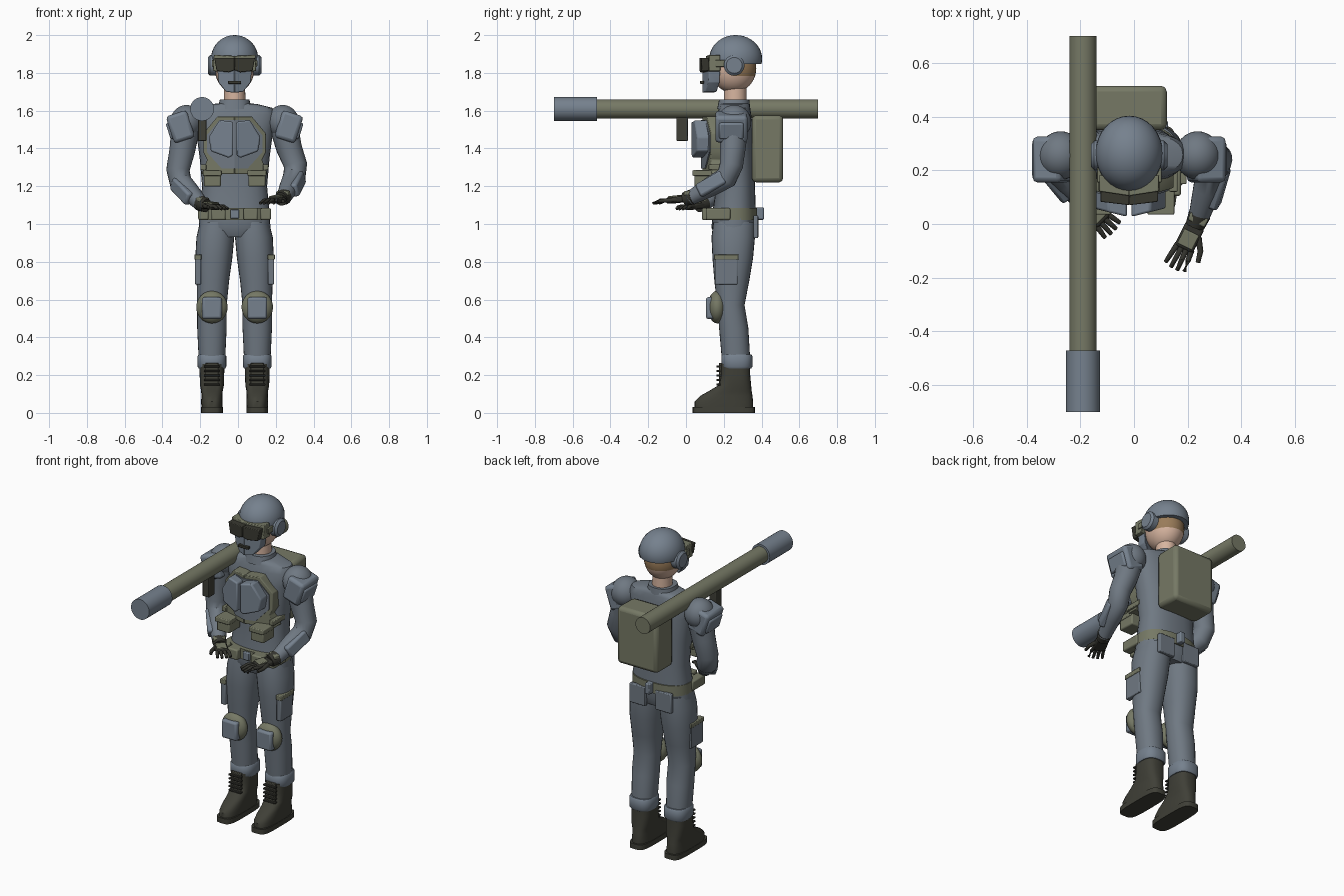
import bpy, bmesh, math
from mathutils import Vector, Matrix

if "Cube" in bpy.data.objects:
    bpy.data.objects.remove(bpy.data.objects["Cube"])

CENTRE_X = -0.018          # body midline
SIDES = (("left", 1), ("right", -1))


def material(name, r, g, b):
    m = bpy.data.materials.new(name)
    m.use_nodes = True
    m.diffuse_color = (r, g, b, 1)
    m.node_tree.nodes["Principled BSDF"].inputs["Base Color"].default_value = (r, g, b, 1)
    return m


CLOTH = material("grey cloth", .16, .19, .225)
ARMOUR = material("blue grey armour", .18, .22, .27)
OLIVE = material("olive canvas", .18, .19, .13)
BOOT = material("dark leather", .05, .05, .038)
GLOVE = material("dark glove", .035, .035, .028)
LENS = material("dark lens", .04, .04, .03)
SKIN = material("skin", .68, .46, .35)
HAIR = material("brown hair", .32, .2, .1)


def finish(name, bm, mat, bevel=0, smooth=True):
    """Turn a bmesh into a shaded object, with optional rounded edges."""
    bmesh.ops.recalc_face_normals(bm, faces=bm.faces)
    mesh = bpy.data.meshes.new(name)
    bm.to_mesh(mesh)
    bm.free()
    mesh.materials.append(mat)
    obj = bpy.data.objects.new(name, mesh)
    obj.location.x = CENTRE_X
    bpy.context.collection.objects.link(obj)
    if bevel:
        mod = obj.modifiers.new("rounded edges", "BEVEL")
        mod.width, mod.segments = bevel, 2
    if smooth:
        bpy.ops.object.select_all(action="DESELECT")
        obj.select_set(True)
        bpy.context.view_layer.objects.active = obj
        bpy.ops.object.shade_smooth_by_angle(angle=math.radians(40))
    return obj


def box(name, mat, centre, size, bevel=.008, rot=None):
    bm = bmesh.new()
    turn = rot.to_4x4() if rot else Matrix()
    bmesh.ops.create_cube(bm, size=1, matrix=Matrix.Translation(centre) @ turn @ Matrix.Diagonal((*size, 1)))
    return finish(name, bm, mat, bevel)


def ball(name, mat, centre, radii, cut=None):
    bm = bmesh.new()
    bmesh.ops.create_uvsphere(bm, u_segments=32, v_segments=20, radius=1,
                              matrix=Matrix.Translation(centre) @ Matrix.Diagonal((*radii, 1)))
    if cut:
        geom = bm.verts[:] + bm.edges[:] + bm.faces[:]
        bmesh.ops.bisect_plane(bm, geom=geom, plane_co=(0, 0, cut), plane_no=(0, 0, 1), clear_inner=True)
        bmesh.ops.holes_fill(bm, edges=bm.edges)
    return finish(name, bm, mat)


def skin_rings(name, mat, rings):
    bm = bmesh.new()
    loops = [[bm.verts.new(p) for p in ring] for ring in rings]
    n = len(loops[0])
    for a, b in zip(loops, loops[1:]):
        for i in range(n):
            bm.faces.new((a[i], a[(i + 1) % n], b[(i + 1) % n], b[i]))
    bm.faces.new(loops[0])
    bm.faces.new(loops[-1])
    return finish(name, bm, mat)


def stack(name, mat, rows, x=0, power=2.4, n=28):
    """Upright loft; rows are height, half width, front y, back y, sideways shift."""
    rings = []
    for z, half, front, back, *shift in rows:
        ring = []
        for i in range(n):
            c, s = math.cos(math.tau * i / n), math.sin(math.tau * i / n)
            px = math.copysign(abs(c) ** (2 / power), c) * half
            py = math.copysign(abs(s) ** (2 / power), s) * (back - front) / 2
            ring.append((x + px + (shift[0] if shift else 0), (front + back) / 2 + py, z))
        rings.append(ring)
    return skin_rings(name, mat, rings)


def limb(name, mat, points, radii, n=20):
    """Round tube through points with a radius at each."""
    pts = [Vector(p) for p in points]
    rings = []
    for i, p in enumerate(pts):
        tangent = pts[min(i + 1, len(pts) - 1)] - pts[max(i - 1, 0)]
        side = tangent.cross(Vector((.3, 1, .35))).normalized()
        up = side.cross(tangent).normalized()
        rings.append([p + (side * math.cos(math.tau * k / n) + up * math.sin(math.tau * k / n)) * radii[i]
                      for k in range(n)])
    return skin_rings(name, mat, rings)


def swept_plates(name, mat, outline, front, slope, depth, bevel=.004):
    """Mirrored pair of flat plates swept back from the midline."""
    for label, s in SIDES:
        bm = bmesh.new()
        a = [bm.verts.new((s * x, front + slope * x, z)) for x, z in outline]
        b = [bm.verts.new((s * x, front + slope * x + depth, z)) for x, z in outline]
        bm.faces.new(a)
        bm.faces.new(b)
        for i in range(len(a)):
            j = (i + 1) % len(a)
            bm.faces.new((a[i], a[j], b[j], b[i]))
        finish(label + "_" + name, bm, mat, bevel)


# Torso, collar and neck
stack("torso", CLOTH, [(.93, .13, .16, .35), (.98, .19, .135, .37), (1.06, .185, .14, .37), (1.2, .172, .16, .365),
                       (1.35, .185, .15, .365), (1.5, .205, .15, .355), (1.58, .22, .165, .345),
                       (1.615, .2, .175, .34), (1.635, .12, .18, .335), (1.64, .07, .19, .33)])
stack("collar", CLOTH, [(1.61, .09, .165, .34), (1.66, .078, .175, .335)])
stack("neck", SKIN, [(1.6, .058, .2, .32), (1.78, .055, .2, .32)], power=2)

# Head with a brown band of hair at the back
head = ball("head", SKIN, (0, .25, 1.825), (.105, .122, .13))
head.data.materials.append(HAIR)
for face in head.data.polygons:
    if face.center.y > .25 and face.center.z > 1.785:
        face.material_index = 1
ball("helmet", ARMOUR, (0, .263, 1.875), (.125, .14, .125), cut=1.848)

# Goggles, face mask and ear cups
swept_plates("goggle_frame", OLIVE, [(0, 1.89), (.11, 1.895), (.114, 1.81), (.03, 1.8), (0, 1.81)], .105, .15, .06)
swept_plates("goggle_lens", LENS, [(0, 1.88), (.108, 1.88), (.095, 1.81), (.03, 1.803), (0, 1.815)], .07, .12, .04)
swept_plates("face_mask", ARMOUR, [(0, 1.815), (.09, 1.81), (.085, 1.75), (.045, 1.7), (0, 1.695)], .085, .4, .06)
box("mask_vent", LENS, (0, .085, 1.75), (.07, .02, .016), .003)
for label, s in SIDES:
    limb(label + "_ear_cup", ARMOUR, [(s * .095, .255, 1.84), (s * .13, .255, 1.84), (s * .142, .255, 1.84)],
         [.055, .055, .042])
    box(label + "_goggle_strap", OLIVE, (s * .11, .21, 1.85), (.02, .11, .035), .003)

# Chest rig
swept_plates("vest_frame", OLIVE, [(0, 1.57), (.09, 1.57), (.165, 1.48), (.165, 1.38), (.145, 1.34),
                                   (.175, 1.265), (0, 1.265)], .085, .3, .07)
swept_plates("vest_inset", CLOTH, [(0, 1.55), (.08, 1.55), (.147, 1.47), (.147, 1.38), (.07, 1.295), (0, 1.295)],
             .079, .3, .02, 0)
swept_plates("chest_plate", ARMOUR, [(.008, 1.54), (.08, 1.55), (.137, 1.46), (.125, 1.385), (.03, 1.35),
                                     (.008, 1.365)], .025, .25, .08, .008)
for label, s in SIDES:
    box(label + "_vest_pouch", OLIVE, (s * .118, .1, 1.235), (.09, .11, .075))
    box(label + "_vest_pouch_flap", OLIVE, (s * .118, .092, 1.27), (.1, .115, .03), .005)
    box(label + "_vest_side_strap", OLIVE, (s * .165, .18, 1.3), (.03, .12, .03), .004)

# Belt with pouches
stack("belt", OLIVE, [(1.02, .188, .118, .378), (1.085, .186, .118, .378)])
box("belt_buckle", ARMOUR, (0, .115, 1.053), (.045, .025, .05), .005)
box("rear_belt_clip", ARMOUR, (0, .39, 1.055), (.035, .045, .065), .005)
for label, s in SIDES:
    box(label + "_belt_pouch", OLIVE, (s * .085, .12, 1.053), (.075, .07, .065))
    box(label + "_hip_pouch", OLIVE, (s * .165, .17, 1.053), (.055, .13, .062))
    box(label + "_rear_flap", CLOTH, (s * .09, .37, .985), (.11, .025, .12), .005)

# Backpack
box("backpack", OLIVE, (0, .432, 1.398), (.28, .165, .355), .022)

# Legs, knee pads and thigh pouches
for label, s in SIDES:
    x = s * .12
    stack(label + "_trouser_leg", CLOTH,
          [(1.01, .088, .145, .365, -s * .025), (.93, .1, .135, .365, -s * .018), (.82, .098, .14, .355, -s * .01),
           (.7, .086, .15, .335, -s * .005), (.57, .078, .165, .31), (.45, .078, .175, .33), (.28, .07, .19, .34)],
          x, 2.2)
    stack(label + "_trouser_cuff", ARMOUR, [(.235, .07, .195, .345), (.245, .076, .187, .352),
                                            (.3, .076, .187, .352), (.31, .07, .195, .345)], x, 2.6)
    ball(label + "_knee_pad", OLIVE, (x, .165, .56), (.083, .05, .086))
    box(label + "_knee_plate", ARMOUR, (x, .13, .555), (.105, .05, .115), .012)
    box(label + "_thigh_pouch", CLOTH, (s * .193, .213, .755), (.032, .12, .15), .005)
    box(label + "_thigh_pouch_flap", OLIVE, (s * .194, .213, .825), (.038, .13, .028), .004)

    # Boots with soles and laces
    stack(label + "_boot_sole", BOOT, [(0, .058, .035, .365), (.032, .058, .035, .365)], x, 4)
    stack(label + "_boot", BOOT, [(.025, .056, .045, .355), (.06, .057, .045, .355), (.09, .056, .075, .352),
                                  (.115, .057, .12, .348), (.145, .063, .17, .345), (.2, .065, .183, .34),
                                  (.26, .066, .183, .34)], x, 2.8)
    box(label + "_boot_tongue", BOOT, (x, .183, .2), (.07, .018, .13), .004)
    for k in range(5):
        box(label + "_boot_lace", GLOVE, (x, .172, .15 + k * .024), (.085, .022, .009), .002)

# Arms, reaching forward with open hands
ARMS = {"left": [(.255, .255, 1.54), (.323, .24, 1.26), (.258, .02, 1.135), (.165, -.17, 1.115)],
        "right": [(-.255, .255, 1.54), (-.3, .24, 1.235), (-.172, .085, 1.1), (-.055, -.03, 1.085)]}
for label, s in SIDES:
    shoulder, elbow, wrist, tip = [Vector(p) for p in ARMS[label]]
    ball(label + "_shoulder", CLOTH, shoulder, (.085, .09, .09))
    limb(label + "_sleeve", CLOTH,
         [shoulder, shoulder.lerp(elbow, .5), elbow + Vector((0, 0, .05)), elbow.lerp(wrist, .12),
          elbow.lerp(wrist, .5), wrist], [.078, .068, .062, .06, .053, .038])

    # Shoulder armour tilted outwards
    tilt = Matrix.Rotation(s * math.radians(18), 3, "Y")
    box(label + "_shoulder_pad", ARMOUR, (s * .287, .24, 1.515), (.115, .17, .15), .018, tilt)
    box(label + "_shoulder_plate", ARMOUR, (s * .335, .24, 1.495), (.035, .13, .09), .01, tilt)

    # Forearm guard on the outer side
    along = (wrist - elbow).normalized()
    out = Vector((s, 0, .3))
    out = (out - along * out.dot(along)).normalized()
    frame = Matrix((along, out, along.cross(out))).transposed()
    box(label + "_forearm_guard", ARMOUR, elbow.lerp(wrist, .42) + out * .042, (.16, .04, .075), .012, frame)

    # Glove: cuff, palm, back plate, fingers and thumb
    reach = tip - wrist
    ahead = reach.normalized()
    across = ahead.cross(Vector((0, 0, 1))).normalized()
    up = across.cross(ahead)
    hand = Matrix((ahead, across, up)).transposed()
    limb(label + "_glove_cuff", GLOVE, [wrist - along * .02, wrist + ahead * .03], [.042, .036])
    box(label + "_cuff_strap", OLIVE, wrist + up * .028, (.035, .07, .025), .006, hand)
    box(label + "_palm", GLOVE, wrist + reach * .36, (.1, .075, .032), .01, hand)
    box(label + "_knuckle_plate", OLIVE, wrist + reach * .4 + up * .017, (.06, .06, .012), .004, hand)
    for k in range(4):
        spread = across * (k - 1.5)
        base = wrist + reach * .55 + spread * .019
        end = wrist + reach * (1 - .04 * abs(k - 1.5)) + spread * .026
        limb(label + "_finger", GLOVE, [base, base.lerp(end, .5) + up * .006, end - up * .006],
             [.011, .01, .008], 10)
    root = wrist + reach * .3 - across * s * .03
    limb(label + "_thumb", GLOVE, [root, root + reach * .2 - across * s * .03, root + reach * .4 - across * s * .04],
         [.013, .011, .009], 10)

# Launcher tube resting on the right shoulder
TUBE_X, TUBE_Z = -.172, 1.609
limb("launcher_tube", OLIVE, [(TUBE_X, -.5, TUBE_Z), (TUBE_X, .7, TUBE_Z)], [.051] * 2, 32)
limb("launcher_muzzle", ARMOUR, [(TUBE_X, -.7, TUBE_Z), (TUBE_X, -.47, TUBE_Z)], [.063] * 2, 32)
box("launcher_grip", BOOT, (TUBE_X, -.02, 1.505), (.045, .06, .13), .004)
